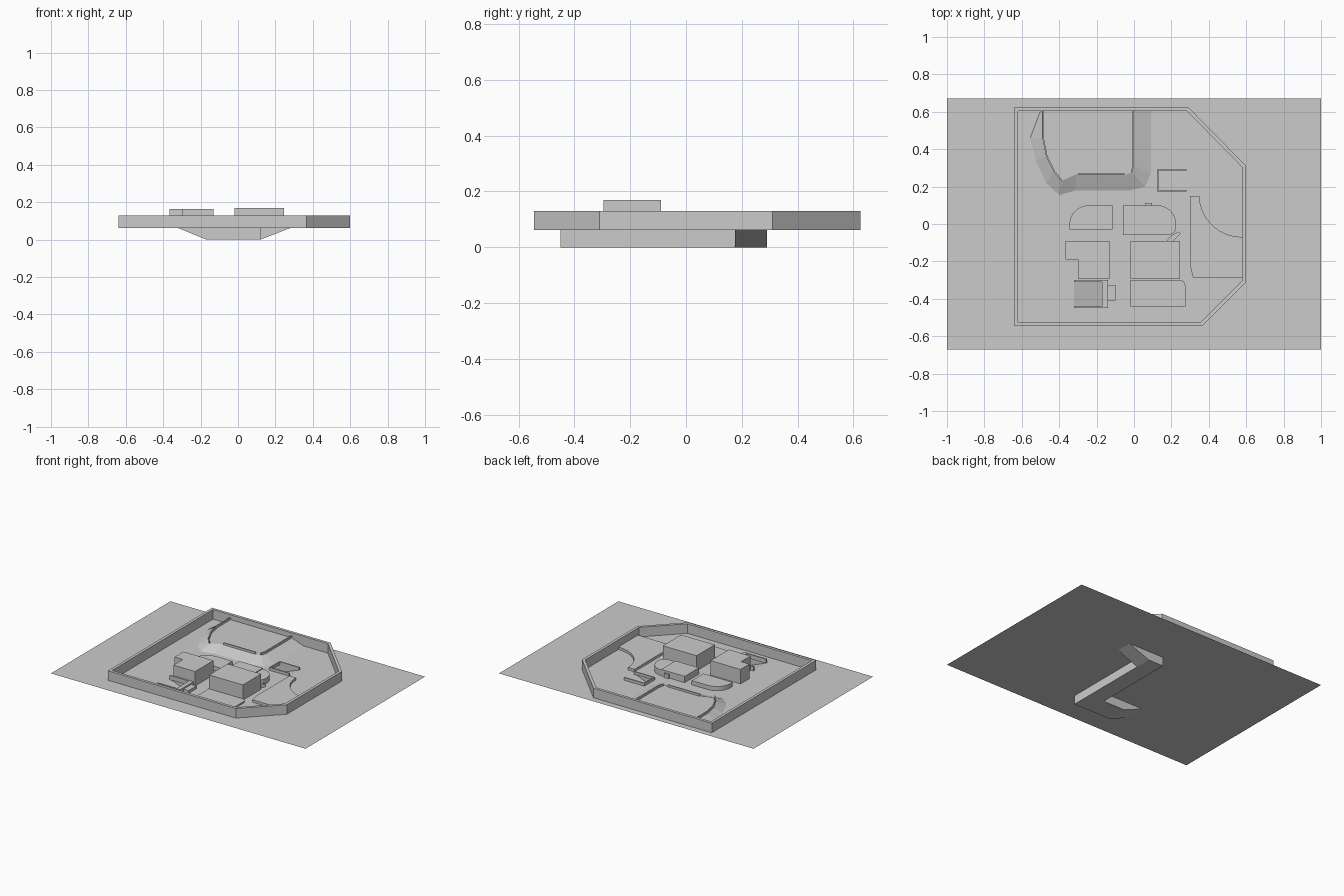
import bpy, bmesh, math
from mathutils import Vector

if "Cube" in bpy.data.objects:
    bpy.data.objects.remove(bpy.data.objects["Cube"])

G = 0.062      # ground level
TOP = 0.13     # top of the perimeter wall


def make(name, verts, faces, fix=True):
    me = bpy.data.meshes.new(name)
    me.from_pydata(verts, [], faces)
    if fix:
        bm = bmesh.new()
        bm.from_mesh(me)
        bmesh.ops.recalc_face_normals(bm, faces=bm.faces)
        bm.to_mesh(me)
        bm.free()
    ob = bpy.data.objects.new(name, me)
    bpy.context.collection.objects.link(ob)
    return ob


def prism(name, pts, z1, z0=G):
    n = len(pts)
    verts = [(x, y, z0) for x, y in pts] + [(x, y, z1) for x, y in pts]
    faces = [tuple(range(n))[::-1], tuple(range(n, 2 * n))]
    faces += [(i, (i + 1) % n, n + (i + 1) % n, n + i) for i in range(n)]
    return make(name, verts, faces)


def rect(x0, x1, y0, y1):
    return [(x0, y0), (x1, y0), (x1, y1), (x0, y1)]


def arc(cx, cy, rx, ry, a0, a1, n=8):
    return [(cx + rx * math.cos(math.radians(a0 + (a1 - a0) * i / n)),
             cy + ry * math.sin(math.radians(a0 + (a1 - a0) * i / n))) for i in range(n + 1)]


def offset(pts, d, closed):
    """Mitred offset of a path to its left."""
    out, n = [], len(pts)
    for i in range(n):
        p = Vector(pts[i])
        a = Vector(pts[i - 1]) if closed or i > 0 else None
        b = Vector(pts[(i + 1) % n]) if closed or i < n - 1 else None
        d1 = (p - a).normalized() if a is not None else (b - p).normalized()
        d2 = (b - p).normalized() if b is not None else d1
        n1, n2 = Vector((-d1.y, d1.x)), Vector((-d2.y, d2.x))
        m = (n1 + n2).normalized()
        out.append(tuple(p + m * d / max(0.4, m.dot(n1))))
    return out


def wall(name, pts, thick, z1, z0=G, closed=False):
    inner = offset(pts, thick, closed)
    if not closed:
        return prism(name, pts + inner[::-1], z1, z0)
    n = len(pts)
    verts = [(x, y, z) for z in (z0, z1) for x, y in pts + inner]
    faces = []
    for i in range(n):
        j = (i + 1) % n
        for q in ((0, 2), (2, 3), (3, 1), (1, 0)):
            faces.append((q[0] * n + i, q[0] * n + j, q[1] * n + j, q[1] * n + i))
    return make(name, verts, faces)


# ground sheet with the two ramp openings
bm = bmesh.new()
edges = []
for loop in (rect(-1, 1, -0.67, 0.67), rect(-0.32, -0.17, -0.45, -0.30),
             rect(0.13, 0.28, 0.175, 0.29)):
    vs = [bm.verts.new((x, y, G)) for x, y in loop]
    edges += [bm.edges.new((vs[i], vs[(i + 1) % 4])) for i in range(4)]
bmesh.ops.triangle_fill(bm, edges=edges, use_dissolve=False, use_beauty=True, normal=(0, 0, 1))
me = bpy.data.meshes.new("ground")
bm.to_mesh(me)
bm.free()
bpy.context.collection.objects.link(bpy.data.objects.new("ground", me))

# underground passage with a ramp at each end
loop = [(-0.32, -0.45, G), (-0.17, -0.45, 0), (0.12, -0.45, 0), (0.12, 0.175, 0),
        (0.28, 0.175, G), (0.28, 0.29, G), (0.12, 0.29, 0), (0, 0.29, 0),
        (0, -0.30, 0), (-0.17, -0.30, 0), (-0.32, -0.30, G)]
n = len(loop)
verts = loop + [(x, y, G) for x, y, z in loop]
faces = [(0, 1, 9, 10), (1, 2, 3, 6, 7, 8, 9), (3, 4, 5, 6)]
for i in range(n):
    j = (i + 1) % n
    low = [k for k in (i, j) if loop[k][2] == 0]
    if len(low) == 2:
        faces.append((i, j, n + j, n + i))
    elif low:
        faces.append((i, j, n + low[0]))
make("passage", verts, faces)

# perimeter wall
wall("perimeter_wall", [(-0.64, -0.545), (0.365, -0.545), (0.60, -0.31), (0.60, 0.31),
                        (0.29, 0.625), (-0.64, 0.625)], 0.02, TOP, closed=True)

# raised terrace with a sloping bank
T = 0.095
inner = [(-0.49, 0.605), (-0.49, 0.46), (-0.47, 0.36), (-0.43, 0.28), (-0.39, 0.23),
         (-0.31, 0.265), (-0.04, 0.265), (-0.01, 0.275), (0.0, 0.31), (0.0, 0.605)]
outer = [(-0.50, 0.605), (-0.555, 0.46), (-0.525, 0.34), (-0.47, 0.22), (-0.40, 0.155),
         (-0.31, 0.18), (-0.02, 0.18), (0.06, 0.20), (0.09, 0.27), (0.09, 0.605)]
n = len(inner)
make("terrace", [(x, y, T) for x, y in inner] + [(x, y, G) for x, y in outer],
     [tuple(range(n))] + [(i, i + 1, n + i + 1, n + i) for i in range(n - 1)])
for i, path in enumerate((inner[:5], [(-0.30, 0.265), (-0.05, 0.265)], inner[7:])):
    wall(f"terrace_parapet_{i}", path, 0.008, T + 0.015, T - 0.01)

# tall buildings
prism("tall_block_left", [(-0.365, -0.19), (-0.30, -0.19), (-0.30, -0.295), (-0.13, -0.295),
                          (-0.13, -0.09), (-0.365, -0.09)], 0.165)
prism("tall_block_right", rect(-0.02, 0.245, -0.295, -0.09), 0.17)

# low buildings with rounded corners
prism("low_block_left", [(-0.345, -0.03), (-0.115, -0.03), (-0.115, 0.10)]
      + arc(-0.24, 0.0, 0.105, 0.10, 90, 180), G + 0.03)
prism("low_block_right", rect(-0.06, 0.125, -0.06, 0.10), G + 0.045)
prism("low_block_right_round", [(0.125, -0.06)] + arc(0.175, -0.02, 0.05, 0.04, -90, 0, 4)
      + arc(0.125, 0.0, 0.10, 0.10, 0, 90), G + 0.04)
prism("low_block_steps", [(0.175, -0.09), (0.21, -0.09), (0.25, -0.05), (0.24, -0.04),
                          (0.20, -0.06)], G + 0.02)
prism("low_block_vent", rect(0.06, 0.095, 0.10, 0.112), G + 0.03)

# front yard
prism("front_yard", [(-0.02, -0.44), (0.275, -0.44), (0.275, -0.33)]
      + arc(0.245, -0.33, 0.03, 0.03, 0, 90, 4) + [(-0.02, -0.30)], G + 0.012)

# curbs and roof around the left ramp
for i, y in enumerate((-0.45, -0.31)):
    prism(f"left_ramp_curb_{i}", rect(-0.32, -0.14, y, y + 0.01), G + 0.03)
prism("left_ramp_head", rect(-0.17, -0.14, -0.44, -0.31), G + 0.03)
prism("left_ramp_annex", rect(-0.14, -0.10, -0.41, -0.325), G + 0.02)

# curbs around the right ramp
for i, y in enumerate((0.175, 0.285)):
    prism(f"right_ramp_curb_{i}", rect(0.13, 0.28, y, y + 0.008), G + 0.02)
prism("right_ramp_head", rect(0.122, 0.13, 0.175, 0.293), G + 0.02)

# eastern platform with a concave edge
prism("east_platform", [(0.58, -0.29), (0.58, -0.07)]
      + arc(0.58, 0.15, 0.23, 0.22, 270, 180) + [(0.30, 0.15), (0.30, -0.22), (0.315, -0.285)],
      G + 0.018)
